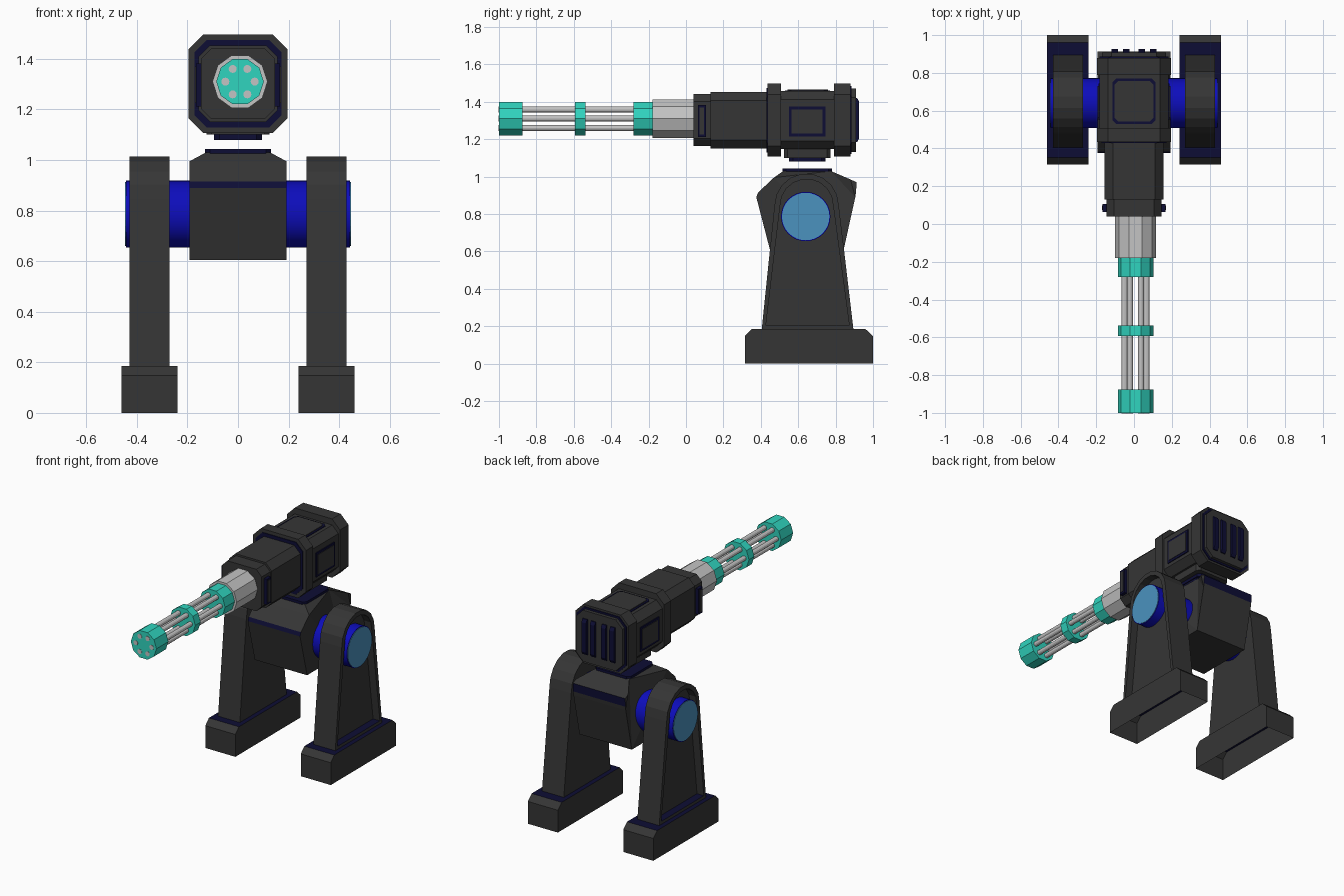
import bpy, bmesh, math
from mathutils import Vector

cube = bpy.data.objects.get("Cube")
if cube:
    bpy.data.objects.remove(cube)


def material(name, rgb):
    m = bpy.data.materials.new(name)
    m.use_nodes = True
    m.diffuse_color = (*rgb, 1)
    bsdf = next(n for n in m.node_tree.nodes if n.type == 'BSDF_PRINCIPLED')
    bsdf.inputs["Base Color"].default_value = (*rgb, 1)
    return m


DARK = material("dark grey", (0.036, 0.036, 0.036))
NAVY = material("navy", (0.004, 0.004, 0.035))
BLUE = material("blue", (0.004, 0.004, 0.5))
GLASS = material("light blue", (0.07, 0.29, 0.52))
TEAL = material("teal", (0.03, 0.66, 0.52))
STEEL = material("light grey", (0.55, 0.55, 0.55))


def finish(name, bm, *mats):
    bmesh.ops.recalc_face_normals(bm, faces=bm.faces)
    mesh = bpy.data.meshes.new(name)
    bm.to_mesh(mesh)
    bm.free()
    for m in mats:
        mesh.materials.append(m)
    ob = bpy.data.objects.new(name, mesh)
    bpy.context.collection.objects.link(ob)
    return ob


def prism_mesh(points, axis, a, b):
    """Extrude a 2D outline along an axis: x takes (y, z), y takes (x, z), z takes (x, y)."""
    place = {'x': lambda p, t: (t, p[0], p[1]),
             'y': lambda p, t: (p[0], t, p[1]),
             'z': lambda p, t: (p[0], p[1], t)}[axis]
    bm = bmesh.new()
    rings = [[bm.verts.new(place(p, t)) for p in points] for t in (a, b)]
    n = len(points)
    bm.faces.new(rings[0])
    bm.faces.new(rings[1])
    for i in range(n):
        j = (i + 1) % n
        bm.faces.new((rings[0][i], rings[0][j], rings[1][j], rings[1][i]))
    bmesh.ops.recalc_face_normals(bm, faces=bm.faces)
    return bm


def prism(name, points, axis, a, b, *mats):
    return finish(name, prism_mesh(points, axis, a, b), *mats)


def chamfered(cx, cy, hx, hy, c):
    """Rectangle outline with cut corners."""
    return [(cx + sx * (hx - ax * c), cy + sy * (hy - ay * c))
            for sx, sy, ax, ay in ((-1, -1, 1, 0), (1, -1, 1, 0), (1, -1, 0, 1), (1, 1, 0, 1),
                                   (1, 1, 1, 0), (-1, 1, 1, 0), (-1, 1, 0, 1), (-1, -1, 0, 1))]


def ngon(cx, cy, r, n):
    return [(cx + r * math.cos(math.tau * i / n), cy + r * math.sin(math.tau * i / n))
            for i in range(n)]


def rect(x0, x1, y0, y1):
    return [(x0, y0), (x1, y0), (x1, y1), (x0, y1)]


AXLE_Y, AXLE_Z = 0.64, 0.787
FOOT_TOP = 0.185

# Arched leg outline: tapered sides and a faceted round top
leg_outline = [(0.405, FOOT_TOP), (0.895, FOOT_TOP)]
leg_outline += [(0.645 + 0.172 * math.cos(math.radians(a)), 0.845 + 0.172 * math.sin(math.radians(a)))
                for a in range(0, 181, 20)]
foot_outline = [(0.315, 0), (1, 0), (1, 0.148), (0.96, FOOT_TOP), (0.352, FOOT_TOP), (0.315, 0.148)]

for s, side in ((1, "left"), (-1, "right")):
    # Foot: hollow underneath, with a navy top
    bm = prism_mesh(foot_outline, 'x', s * 0.24, s * 0.46)
    bm.normal_update()
    bmesh.ops.delete(bm, geom=[f for f in bm.faces if f.normal.z < -0.9], context='FACES_ONLY')
    for f in bm.faces:
        f.material_index = int(f.normal.z > 0.9)
    foot = finish(side + "_foot", bm, DARK, NAVY)

    # Leg: recessed outer panel with a navy ledge
    bm = prism_mesh(leg_outline, 'x', s * 0.27, s * 0.43)
    bm.normal_update()
    outer = [f for f in bm.faces if f.normal.x * s > 0.9]
    bmesh.ops.inset_region(bm, faces=outer, thickness=0.03)
    wall = bmesh.ops.extrude_face_region(bm, geom=outer)
    moved = [v for v in wall["geom"] if isinstance(v, bmesh.types.BMVert)]
    bmesh.ops.translate(bm, verts=moved, vec=(-s * 0.05, 0, 0))
    bmesh.ops.delete(bm, geom=[f for f in outer if f.is_valid], context='FACES_ONLY')
    for f in bm.faces:
        c = f.calc_center_median()
        f.material_index = int(abs(f.normal.z) > 0.9 and FOOT_TOP + 0.01 < c.z < 0.3)
    finish(side + "_leg", bm, DARK, NAVY)

    # Hip axle with a light blue cap
    prism(side + "_axle", ngon(AXLE_Y, AXLE_Z, 0.132, 32), 'x', s * 0.15, s * 0.443, BLUE)
    prism(side + "_axle_cap", ngon(AXLE_Y, AXLE_Z, 0.127, 32), 'x', s * 0.44, s * 0.446, GLASS)

    # Side panel and front clamp plate of the gun housing
    prism(side + "_panel_frame", rect(0.55, 0.745, 1.215, 1.375), 'x', s * 0.17, s * 0.189, NAVY)
    prism(side + "_panel", rect(0.565, 0.73, 1.23, 1.36), 'x', s * 0.18, s * 0.192, DARK)
    prism(side + "_clamp", rect(0.063, 0.107, 1.212, 1.382), 'x', s * 0.13, s * 0.167, NAVY)
    prism(side + "_clamp_cover", rect(0.073, 0.097, 1.225, 1.37), 'x', s * 0.16, s * 0.17, DARK)

# Body between the legs, narrowed at the top, with a navy band
body_outline = [(0.45, 0.605), (0.842, 0.605), (0.905, 0.89), (0.909, 0.915), (0.912, 0.97), (0.88, 0.985),
                (0.775, 1.03), (0.52, 1.03), (0.47, 0.995), (0.385, 0.915), (0.376, 0.89)]
bm = prism_mesh(body_outline, 'x', -0.192, 0.192)
for v in bm.verts:
    if v.co.z > 1.02:
        v.co.x *= 0.66
bm.normal_update()
for f in bm.faces:
    z = f.calc_center_median().z
    front_band = f.normal.y < -0.3 and 0.89 < z < 0.915
    back_band = f.normal.y > 0.9 and 0.92 < z < 0.96
    f.material_index = int(front_band or back_band)
# Split the warped side faces cleanly
bmesh.ops.triangulate(bm, faces=[f for f in bm.faces if len(f.verts) > 4])
finish("body", bm, DARK, NAVY)
prism("turret_plate", chamfered(0, 0.648, 0.13, 0.133, 0.02), 'z', 1.025, 1.044, NAVY)
prism("neck_plate", chamfered(0, 0.648, 0.094, 0.097, 0.02), 'z', 1.08, 1.105, NAVY)
prism("neck", chamfered(0, 0.648, 0.125, 0.125, 0.02), 'z', 1.1, 1.15, DARK)

# Gun housing sections along y: half width, half height, corner cut
GUN_Z = 1.302
for name, hx, hz, cut, y0, y1, mat in (
        ("housing_nose", 0.146, 0.139, 0.04, 0.04, 0.14, DARK),
        ("housing_front", 0.156, 0.151, 0.045, 0.13, 0.45, DARK),
        ("front_trim", 0.173, 0.173, 0.05, 0.43, 0.45, NAVY),
        ("front_collar", 0.195, 0.195, 0.058, 0.435, 0.508, DARK),
        ("housing_middle", 0.183, 0.155, 0.045, 0.5, 0.8, DARK),
        ("rear_collar", 0.195, 0.195, 0.058, 0.79, 0.88, DARK),
        ("rear_trim", 0.182, 0.182, 0.054, 0.87, 0.886, NAVY),
        ("rear_plate", 0.17, 0.17, 0.05, 0.87, 0.908, DARK)):
    prism(name, chamfered(0, GUN_Z, hx, hz, cut), 'y', y0, y1, mat)

# Roof panel
prism("roof_trim", chamfered(0, 0.65, 0.115, 0.12, 0.02), 'z', 1.45, 1.461, NAVY)
prism("roof_panel", chamfered(0, 0.65, 0.103, 0.108, 0.02), 'z', 1.45, 1.466, DARK)

# Rear vent bars with cut ends
vent_outline = [(0.9, 1.185), (0.915, 1.185), (0.926, 1.205), (0.926, 1.4), (0.915, 1.42), (0.9, 1.42)]
for i, x in enumerate((-0.102, -0.04, 0.04, 0.102)):
    prism(f"vent_bar_{i + 1}", vent_outline, 'x', x - 0.017, x + 0.017, NAVY)

# Rotary barrel group
BX, BZ = 0.008, 1.31
prism("barrel_mount", ngon(BX, BZ, 0.109, 10), 'y', -0.18, 0.05, STEEL)
for name, y0, y1 in (("muzzle_ring", -1, -0.875), ("middle_ring", -0.593, -0.537),
                     ("rear_ring", -0.28, -0.175)):
    prism(name, ngon(BX, BZ, 0.094, 10), 'y', y0, y1, TEAL)
for i, (x, z) in enumerate(ngon(BX, BZ, 0.058, 6)):
    prism(f"barrel_{i + 1}", ngon(x, z, 0.016, 12), 'y', -1.002, -0.2, STEEL)

# Smooth the round axles only
for ob in bpy.context.scene.objects:
    ob.select_set(ob.name.endswith("_axle"))
bpy.context.view_layer.objects.active = bpy.data.objects["left_axle"]
bpy.ops.object.shade_smooth_by_angle()
